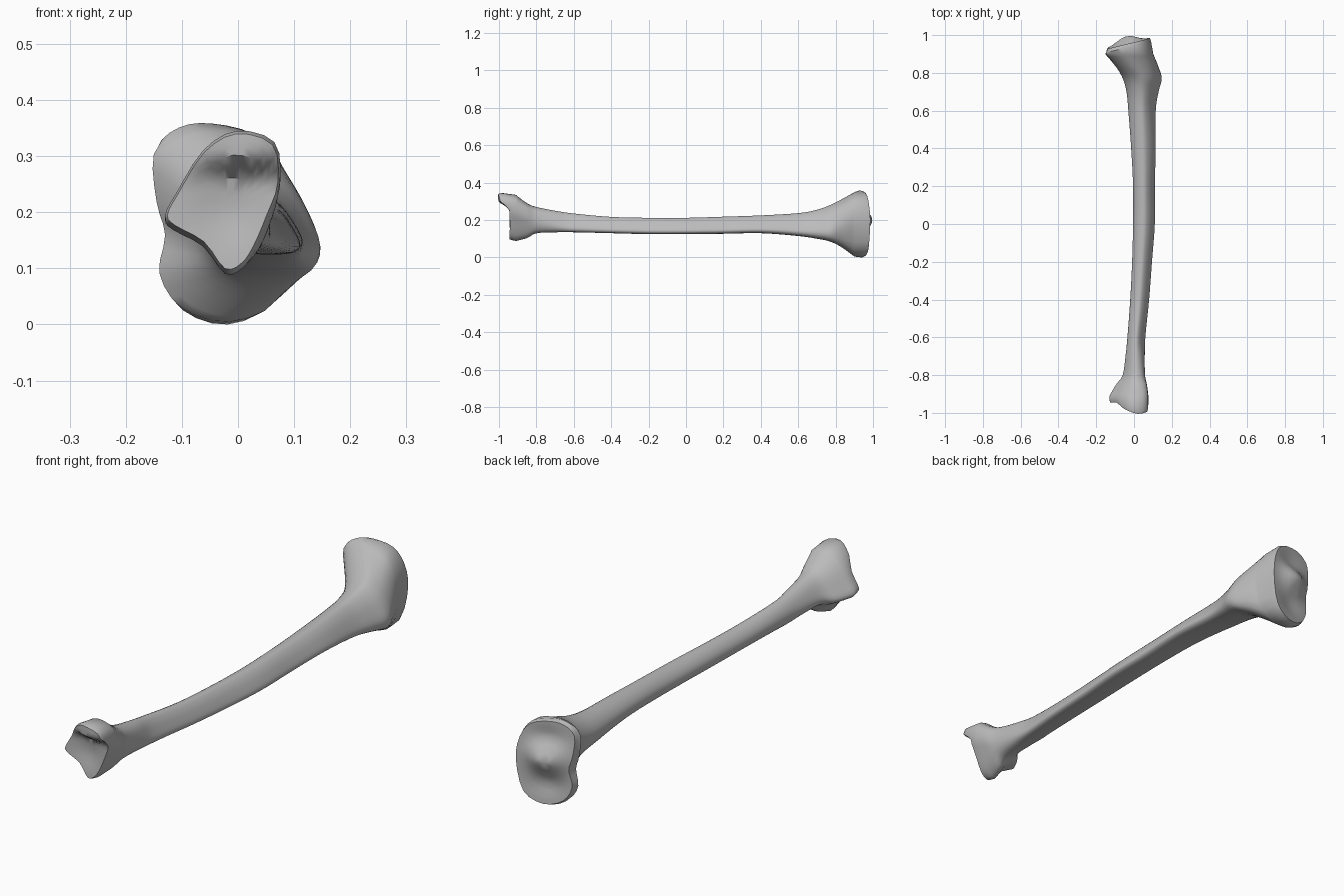
import bpy
import bmesh
import math
from mathutils import Vector

cube = bpy.data.objects.get("Cube")
if cube:
    bpy.data.objects.remove(cube, do_unlink=True)

# Outlines as fractions of a bounding box, counter-clockwise from the crest
SHAFT = [(1, .22), (.9, .5), (.74, .8), (.52, 1), (.25, .9), (.06, .66),
         (0, .4), (.06, .16), (.28, .03), (.55, 0), (.8, .01), (.95, .07)]
ANKLE = [(.9, .4), (1, .64), (.95, .92), (.62, 1), (.33, .86), (.1, .56),
         (0, .4), (.07, .32), (.33, .2), (.52, 0), (.67, .04), (.78, .17)]
KNEE = [(1, .48), (.94, .76), (.75, .94), (.42, 1), (.17, .98), (0, .87),
        (.02, .62), (.08, .45), (.04, .25), (.2, .07), (.54, 0), (.88, .12)]

# Sections: y, x min, x max, z min, z max (hundredths), blend to ankle (-) or knee (+)
SECTIONS = [
    (-91, -13, 7.5, 9, 33.5, -1), (-85, -9.5, 7, 10.5, 29, -.9),
    (-80, -6, 6.3, 13, 27, -.6), (-70, -4.5, 6, 13.5, 25, -.3),
    (-60, -3.5, 6, 13.5, 23.5, 0), (-40, -2, 8, 13, 21.7, 0),
    (-20, -1, 9.5, 12.5, 21.2, 0), (0, -.5, 11, 12.5, 21.2, 0),
    (20, -.5, 11, 12.7, 21.8, 0), (40, -1.5, 11.5, 13, 22.5, 0),
    (60, -3, 11.5, 11.5, 23.7, 0), (70, -4, 13, 10, 25.5, .1),
    (77, -6, 14.7, 8.5, 28, .2), (83, -9.5, 13, 5.5, 31, .6),
    (90, -15, 10.2, .5, 34.8, 1)]


def catmull(a, b, c, d, t):
    """Smooth curve from b to c."""
    return (b * 2 + (c - a) * t + (a * 2 - b * 5 + c * 4 - d) * t * t
            + (b * 3 - a - c * 3 + d) * t ** 3) * .5


def ring(section):
    """Closed smooth outline of one section."""
    y, x0, x1, z0, z1, blend = section
    target = KNEE if blend > 0 else ANKLE
    k = min(abs(blend), 1)
    pts = []
    for s, e in zip(SHAFT, target):
        u, v = Vector(s).lerp(Vector(e), k)
        pts.append(Vector((x0 + u * (x1 - x0), y, z0 + v * (z1 - z0))) / 100)
    n = len(pts)
    return [catmull(pts[i - 1], pts[i], pts[(i + 1) % n], pts[(i + 2) % n], j / 3)
            for i in range(n) for j in range(3)]


def bell(value, centre, width):
    return math.exp(-((value - centre) / width) ** 2)


def knee_surface(x, z, s):
    """Tilted plateau with a central eminence and two shallow dishes."""
    y = .955 + .25 * (x + .03) + .042 * bell(z, .2, .055) * bell(x, -.04, .07)
    y -= .012 * (bell(z, .28, .04) + bell(z, .09, .04)) * bell(x, -.03, .06)
    return y - (.018 if s == 1 else 0)


def ankle_surface(x, z, s):
    """Hollow joint face with a lip projecting on the upper side."""
    t = min(max((z - .255) / .05, 0), 1)
    lip = t * t * (3 - 2 * t) * bell(x, .025, .1)
    y = -.945 - .06 * lip + .012 * bell(z, .2, .06) * bell(x, -.02, .06)
    return y + (.014 if s == 1 else 0)


def cap(outline, surface):
    """Shrinking rings that follow a joint surface."""
    centre = sum(outline, Vector()) / len(outline)
    rings = []
    for s in (1, .96, .89, .8, .68, .54, .38, .2):
        pts = [centre.lerp(p, s) for p in outline]
        rings.append([Vector((p.x, surface(p.x, p.z, s), p.z)) for p in pts])
    tip = Vector((centre.x, surface(centre.x, centre.z, 0), centre.z))
    return rings, tip


# Rings along the shaft
rows = [Vector(s) for s in SECTIONS]
last = len(rows) - 1
rings = []
for i in range(last):
    four = [rows[min(max(i + k, 0), last)] for k in (-1, 0, 1, 2)]
    rings += [ring(catmull(*four, j / 4)) for j in range(4)]
rings.append(ring(rows[last]))

# Joint surfaces at both ends
ankle_rings, ankle_tip = cap(ring((-94, -13, 7.5, 9.5, 34.5, -1)), ankle_surface)
knee_rings, knee_tip = cap(ring((95, -14.5, 9, 0, 35.8, 1)), knee_surface)
rings = ankle_rings[::-1] + rings + knee_rings

# Skin the rings
bm = bmesh.new()
loops = [[bm.verts.new(p) for p in r] for r in rings]
count = len(loops[0])
for a, b in zip(loops, loops[1:]):
    for i in range(count):
        j = (i + 1) % count
        bm.faces.new((a[i], a[j], b[j], b[i]))
for loop, tip in ((loops[0], ankle_tip), (loops[-1], knee_tip)):
    v = bm.verts.new(tip)
    for i in range(count):
        bm.faces.new((loop[i], loop[(i + 1) % count], v))
bmesh.ops.recalc_face_normals(bm, faces=bm.faces[:])
mesh = bpy.data.meshes.new("shin_bone")
bm.to_mesh(mesh)
bm.free()

# Single plain grey
GREY = (.5, .5, .5, 1)
mat = bpy.data.materials.new("bone_grey")
mat.use_nodes = True
mat.diffuse_color = GREY
for node in mat.node_tree.nodes:
    if node.type == 'BSDF_PRINCIPLED':
        node.inputs["Base Color"].default_value = GREY
mesh.materials.append(mat)

bone = bpy.data.objects.new("shin_bone", mesh)
bpy.context.collection.objects.link(bone)
bpy.ops.object.select_all(action='DESELECT')
bone.select_set(True)
bpy.context.view_layer.objects.active = bone
bpy.ops.object.shade_smooth_by_angle(angle=math.radians(40))
